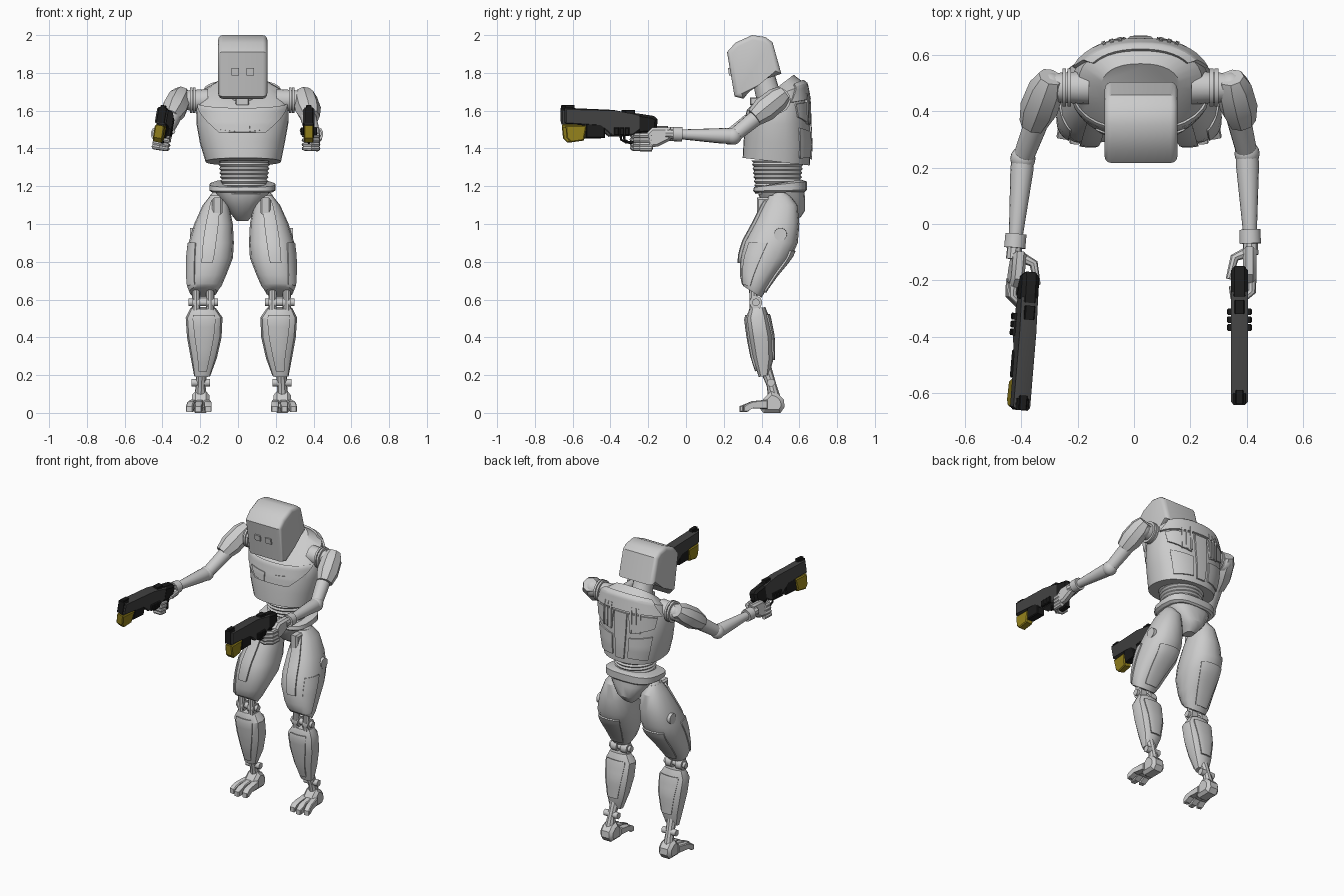
import bpy, bmesh
from math import sin, cos, pi, radians, floor
from mathutils import Matrix, Vector

if "Cube" in bpy.data.objects:
    bpy.data.objects.remove(bpy.data.objects["Cube"])

XF = Matrix.Identity(4)   # placement applied to every new part
CX = 0.023                # body symmetry plane


def material(name, col):
    m = bpy.data.materials.new(name)
    m.diffuse_color = (*col, 1)
    m.use_nodes = True
    m.node_tree.nodes["Principled BSDF"].inputs["Base Color"].default_value = m.diffuse_color
    return m


DARK = material("dark_grey", (.055, .055, .055))
BLACK = material("black", (.012, .012, .012))
YELLOW = material("yellow", (.30, .225, .012))


def finish(name, bm, mat=None, solid=0):
    bm.transform(XF)
    bmesh.ops.recalc_face_normals(bm, faces=bm.faces)
    for f in bm.faces:
        f.smooth = True
    for e in bm.edges:
        e.smooth = len(e.link_faces) == 2 and e.calc_face_angle(0) < radians(32)
    me = bpy.data.meshes.new(name)
    bm.to_mesh(me)
    bm.free()
    ob = bpy.data.objects.new(name, me)
    bpy.context.collection.objects.link(ob)
    if mat:
        me.materials.append(mat)
    if solid:
        mod = ob.modifiers.new("thickness", 'SOLIDIFY')
        mod.thickness, mod.offset = solid, 0
    return ob


def on_ring(r, a, p):
    """Point of a superellipse ring (z_front, z_back, y_front, y_back, x0, x1)."""
    zf, zb, yf, yb, x0, x1 = r
    c, s = cos(a), sin(a)
    X = (1 if c > 0 else -1) * abs(c) ** (2 / p)
    Y = (1 if s > 0 else -1) * abs(s) ** (2 / p)
    return Vector(((x0 + x1) / 2 + (x1 - x0) / 2 * X, (yf + yb) / 2 + (yb - yf) / 2 * Y,
                   zf + (zb - zf) * (Y + 1) / 2))


def skin(name, loops, mat=None):
    bm = bmesh.new()
    vs = [[bm.verts.new(p) for p in l] for l in loops]
    n = len(vs[0])
    for a, b in zip(vs, vs[1:]):
        for i in range(n):
            bm.faces.new((a[i], a[(i + 1) % n], b[(i + 1) % n], b[i]))
    bm.faces.new(vs[0])
    bm.faces.new(vs[-1])
    return finish(name, bm, mat)


def loft(name, rings, n=24, p=2.3):
    return skin(name, [[on_ring(r, 2 * pi * i / n, p) for i in range(n)] for r in rings])


def patch(name, rings, corners, off=.006, p=2.3, n=8):
    """Raised plate following a loft; corners are (angle, ring position)."""
    def surf(a, t):
        i = min(max(int(floor(t)), 0), len(rings) - 2)
        return on_ring(rings[i], a, p).lerp(on_ring(rings[i + 1], a, p), t - i)
    bm = bmesh.new()
    c = [Vector((radians(a), t)) for a, t in corners]
    grid = []
    for j in range(n + 1):
        row = []
        for i in range(n + 1):
            a, t = c[0].lerp(c[1], i / n).lerp(c[3].lerp(c[2], i / n), j / n)
            d1, d2 = surf(a + .05, t) - surf(a - .05, t), surf(a, t + .05) - surf(a, t - .05)
            nor = d1.cross(d2).normalized()
            if nor.dot(surf(a, t) - surf(a + pi, t)) < 0:
                nor = -nor
            row.append(bm.verts.new(surf(a, t) + nor * off))
        grid.append(row)
    for j in range(n):
        for i in range(n):
            bm.faces.new((grid[j][i], grid[j][i + 1], grid[j + 1][i + 1], grid[j + 1][i]))
    return finish(name, bm, None, .014)


def tube(name, pts, radii, n=12, mat=None):
    pts = [Vector(p) for p in pts]
    loops, prev, u = [], None, None
    for i, (p, r) in enumerate(zip(pts, radii)):
        d = (pts[min(i + 1, len(pts) - 1)] - pts[max(i - 1, 0)]).normalized()
        u = d.orthogonal().normalized() if prev is None else prev.rotation_difference(d) @ u
        v, prev = d.cross(u), d
        loops.append([p + (u * cos(2 * pi * k / n) + v * sin(2 * pi * k / n)) * r for k in range(n)])
    return skin(name, loops, mat)


def ball(name, c, r):
    bm = bmesh.new()
    bmesh.ops.create_uvsphere(bm, u_segments=16, v_segments=10, radius=r, matrix=Matrix.Translation(c))
    return finish(name, bm)


def prism(name, prof, x0, x1, bevel=0, mat=None, segs=1):
    """Side profile (y, z) extruded along x with bevelled side rims."""
    bm = bmesh.new()
    a, b = ([bm.verts.new((x, y, z)) for y, z in prof] for x in (x0, x1))
    bm.faces.new(a)
    bm.faces.new(b)
    for i in range(len(a)):
        j = (i + 1) % len(a)
        bm.faces.new((a[i], a[j], b[j], b[i]))
    if bevel:
        rim = [e for e in bm.edges if abs(e.verts[0].co.x - e.verts[1].co.x) < 1e-5]
        bmesh.ops.bevel(bm, geom=rim, offset=bevel, segments=segs, profile=.5, affect='EDGES', clamp_overlap=True)
    return finish(name, bm, mat)


def block(name, x0, x1, y0, y1, z0, z1, bevel=0, mat=None):
    return prism(name, [(y0, z0), (y1, z0), (y1, z1), (y0, z1)], x0, x1, bevel, mat)


# Head, eyes and neck
HX = .025
prism("head", [(.217, 1.91), (.262, 1.96), (.35, 2.0), (.42, 1.99), (.458, 1.962), (.505, 1.795),
               (.37, 1.755), (.305, 1.663), (.257, 1.675)], HX - .13, HX + .13, .024, None, 3)
for s in (-1, 1):
    ex = HX + s * .04
    prism("eye", [(.222, 1.825), (.25, 1.825), (.25, 1.787), (.228, 1.787)], ex - .02, ex + .02)
tube("neck", [(CX, .48, 1.60), (CX, .43, 1.70), (CX, .40, 1.82)], [.085, .065, .06], 16)
block("chin_joint", CX - .035, CX + .035, .34, .44, 1.63, 1.67, .005)

# Torso shell with chest and back plates
T = [(1.35, 1.31, .30, .655, CX - .195, CX + .205), (1.44, 1.42, .305, .66, CX - .225, CX + .225),
     (1.53, 1.53, .315, .655, CX - .243, CX + .243), (1.60, 1.66, .33, .65, CX - .245, CX + .245),
     (1.64, 1.74, .37, .635, CX - .22, CX + .22), (1.66, 1.79, .40, .57, CX - .14, CX + .14)]
loft("torso", T, 32)
patch("chest_yoke", T, [(-118, 1.5), (-62, 1.5), (-15, 3.2), (-165, 3.2)], .002, n=12)
patch("back_yoke", T, [(20, 3.0), (160, 3.0), (145, 4.3), (35, 4.3)], .004, n=14)
patch("spine_plate", T, [(84, .3), (96, .3), (98, 2.9), (82, 2.9)], .003)
for s in (-1, 1):
    m = lambda pts: [(90 + s * a, t) for a, t in pts]
    patch("chest_panel", T, [(-90 + s * 7, 1.55), (-90 + s * 25, 1.65), (-90 + s * 36, 2.35), (-90 + s * 7, 2.2)], .008)
    patch("shoulder_blade", T, m([(14, 1.9), (55, 2.3), (60, 2.9), (10, 2.9)]), .002)
    patch("back_plate", T, m([(12, .4), (50, .3), (52, 1.8), (12, 1.6)]), .001)
    for k in range(3):
        patch("back_rib", T, m([(13 + 7 * k, 2.0), (16 + 7 * k, 2.0), (16 + 7 * k, 3.4), (13 + 7 * k, 3.4)]), .007, n=5)

# Ribbed waist
waist = []
for k in range(17):
    z, r = 1.16 + .011 * k, .110 + .0012 * k + (0 if k % 2 else .009)
    waist.append((z, z, .485 - r, .485 + r, CX + .01 - r, CX + .01 + r))
loft("waist_bellows", waist, 24, 2)

# Pelvis and belt
loft("pelvis", [(1.19, 1.22, .38, .62, CX - .16, CX + .16), (1.15, 1.14, .385, .63, CX - .135, CX + .135),
                (1.09, 1.07, .42, .63, CX - .085, CX + .085), (1.04, 1.04, .47, .61, CX - .05, CX + .05),
                (1.015, 1.015, .51, .58, CX - .03, CX + .03)], 20, 2.6)
loft("belt", [(1.165, 1.17, .365, .63, CX - .16, CX + .16), (1.175, 1.18, .355, .64, CX - .175, CX + .175),
              (1.195, 1.225, .36, .64, CX - .175, CX + .175), (1.2, 1.235, .39, .61, CX - .15, CX + .15)], 20, 3)

# Legs, built once and mirrored
TH = [(1.15, 1.15, .44, .55, .09, .165), (1.10, 1.10, .41, .59, .065, .205), (1.0, 1.0, .36, .60, .045, .25),
      (.90, .90, .305, .592, .04, .28), (.82, .82, .285, .555, .045, .29), (.73, .73, .285, .48, .08, .29),
      (.685, .66, .295, .43, .105, .288), (.67, .61, .305, .40, .13, .275)]
SH = [(.55, .56, .335, .42, .135, .27), (.50, .51, .317, .44, .10, .295), (.40, .40, .33, .462, .105, .288),
      (.30, .28, .35, .462, .13, .268), (.19, .20, .385, .44, .165, .25)]
for s in (-1, 1):
    XF = Matrix.Translation((.018, 0, 0)) @ Matrix.Diagonal((s, 1, 1, 1))
    ball("hip_joint", (.115, .50, 1.12), .06)
    loft("thigh", TH, 16, 2.3)
    patch("thigh_front_strip", TH, [(-104, .6), (-70, .6), (-75, 4.3), (-97, 4.3)], .006)
    patch("thigh_outer_plate", TH, [(-50, 3), (-5, 3), (-15, 6.2), (-60, 6.2)], -.002)
    patch("hamstring_plate", TH, [(55, 3.5), (125, 3.5), (115, 6.4), (65, 6.4)], .001)
    tube("hip_disc", [(.22, .50, .945), (.272, .50, .945)], [.036, .034], 16)
    block("hip_hinge", .10, .155, .375, .45, 1.05, 1.14, .01)
    for x in (.165, .24):
        tube("knee_rod", [(x, .355, .71), (x, .36, .47)], [.022, .022], 10)
        tube("knee_clevis", [(x - .022, .37, .585), (x + .022, .37, .585)], [.034, .034], 12)
    tube("knee_axle", [(.125, .37, .585), (.28, .37, .585)], [.02, .02], 12)
    loft("shin", SH, 12, 2.6)
    patch("shin_guard", SH, [(-125, .7), (-55, .7), (-70, 3.7), (-110, 3.7)], .003)
    patch("calf_plate", SH, [(50, .8), (130, .8), (115, 3.0), (65, 3.0)], .002)
    tube("ankle_rod", [(.21, .42, .24), (.215, .452, .15), (.218, .47, .07)], [.032, .026, .034], 10)
    tube("ankle_axle", [(.165, .45, .16), (.265, .45, .16)], [.021, .021], 12)
    prism("foot", [(.522, .03), (.50, 0), (.41, 0), (.385, .03), (.41, .075), (.45, .115), (.49, .10), (.518, .07)],
          .17, .262, .018)
    # Three blocky toes
    for x, dx, y in ((.182, -.006, .295), (.22, .008, .283), (.252, .026, .30)):
        XL = XF
        XF = XF @ Matrix.Translation((x, .43, 0)) @ Matrix.Rotation(dx / .14, 4, 'Z')
        L = .43 - y
        prism("toe", [(.0, .07), (-.08, .062), (-.11, .05), (-L, .035), (-L, .004), (-.11, .004), (-.08, .03),
                      (0, .02)], -.019, .019, .005)
        XF = XL

# Arms, hands and sidearms
def arm(s, S, E, W, gun, yaw, roll):
    global XF
    XF = Matrix.Identity(4)
    S, E, W = Vector(S), Vector(E), Vector(W)
    inward = Vector((-s, 0, 0))
    for k in range(2):
        c = S + inward * (.045 + .018 * k)
        tube("shoulder_ring", [c, c + inward * .013], [.068, .068], 20)
    tube("shoulder_axle", [S, S + inward * .14], [.05, .06], 16)
    ball("shoulder_ball", S, .056)
    out = Vector((s * .01, 0, .008))
    tube("shoulder_pad", [S.lerp(E, t) + out for t in (-.15, 0, .3, .52)], [.045, .064, .068, .05], 8)
    tube("upper_arm", [S, S.lerp(E, .6), E], [.045, .042, .037], 14)
    ball("elbow", E, .045)
    tube("forearm", [E, E.lerp(W, .15), W], [.04, .041, .025], 16)
    d = (W - E).normalized()
    tube("wrist_cuff", [W - d * .005, W + d * .045], [.039, .039], 12)
    tube("wrist", [W, W + d * .085], [.026, .028], 10)

    XF = (Matrix.Translation(gun) @ Matrix.Rotation(radians(yaw), 4, 'Z') @ Matrix.Rotation(radians(roll), 4, 'Y')
          @ Matrix.Diagonal((s, 1, 1, 1)))
    prism("palm", [(.07, -.02), (-.03, -.02), (-.06, -.05), (-.05, -.125), (.0, -.12), (.07, -.085)], .012, .06, .012)
    for z in (-.062, -.086, -.11, -.13):
        tube("finger", [(.045, -.03, z), (.044, -.09, z), (.01, -.118, z), (-.022, -.108, z), (-.028, -.07, z)],
             [.016, .015, .014, .013, .01], 8)
    tube("thumb", [(.03, .05, -.05), (-.018, .03, -.04), (-.038, -.045, -.035)], [.02, .016, .011], 8)
    prism("gun_slide", [(-.488, .0), (-.488, .083), (-.22, .07), (-.14, .055), (-.09, .05), (-.09, -.03), (-.13, -.06),
                        (-.24, -.065), (-.28, -.03), (-.3, 0)], -.03, .03, .006, DARK)
    prism("gun_rear", [(-.11, .056), (-.02, .042), (0, .025), (-.004, -.02), (-.03, -.05), (-.11, -.055)],
          -.031, .031, .014, BLACK)
    prism("gun_grip", [(-.11, -.04), (-.035, -.04), (-.025, -.135), (-.09, -.14)], -.02, .02, .006, BLACK)
    block("gun_muzzle", -.024, .024, -.493, -.45, .005, .088, .004, BLACK)
    block("front_sight", -.014, .014, -.49, -.44, .08, .10, .003, BLACK)
    block("rear_sight", -.018, .018, -.17, -.12, .05, .073, .003, BLACK)
    prism("gun_light", [(-.488, -.008), (-.482, -.075), (-.46, -.098), (-.39, -.088), (-.375, -.008)],
          -.026, .026, .006, YELLOW)
    block("gun_underbarrel", -.027, .027, -.38, -.28, -.075, .002, .005, BLACK)
    for k in range(3):
        block("gun_rail", -.044, .044, -.23 + .028 * k, -.206 + .028 * k, -.06, -.02, .004, BLACK)
    tube("trigger_guard", [(0, -.10, -.095), (0, -.15, -.10), (0, -.175, -.085), (0, -.18, -.05)], [.007] * 4, 6, BLACK)


arm(1, (.345, .485, 1.655), (.402, .25, 1.465), (.412, -.025, 1.475), (.375, -.15, 1.53), 0, 0)
arm(-1, (-.30, .485, 1.655), (-.395, .232, 1.465), (-.42, -.04, 1.475), (-.37, -.17, 1.53), -5, 10)
